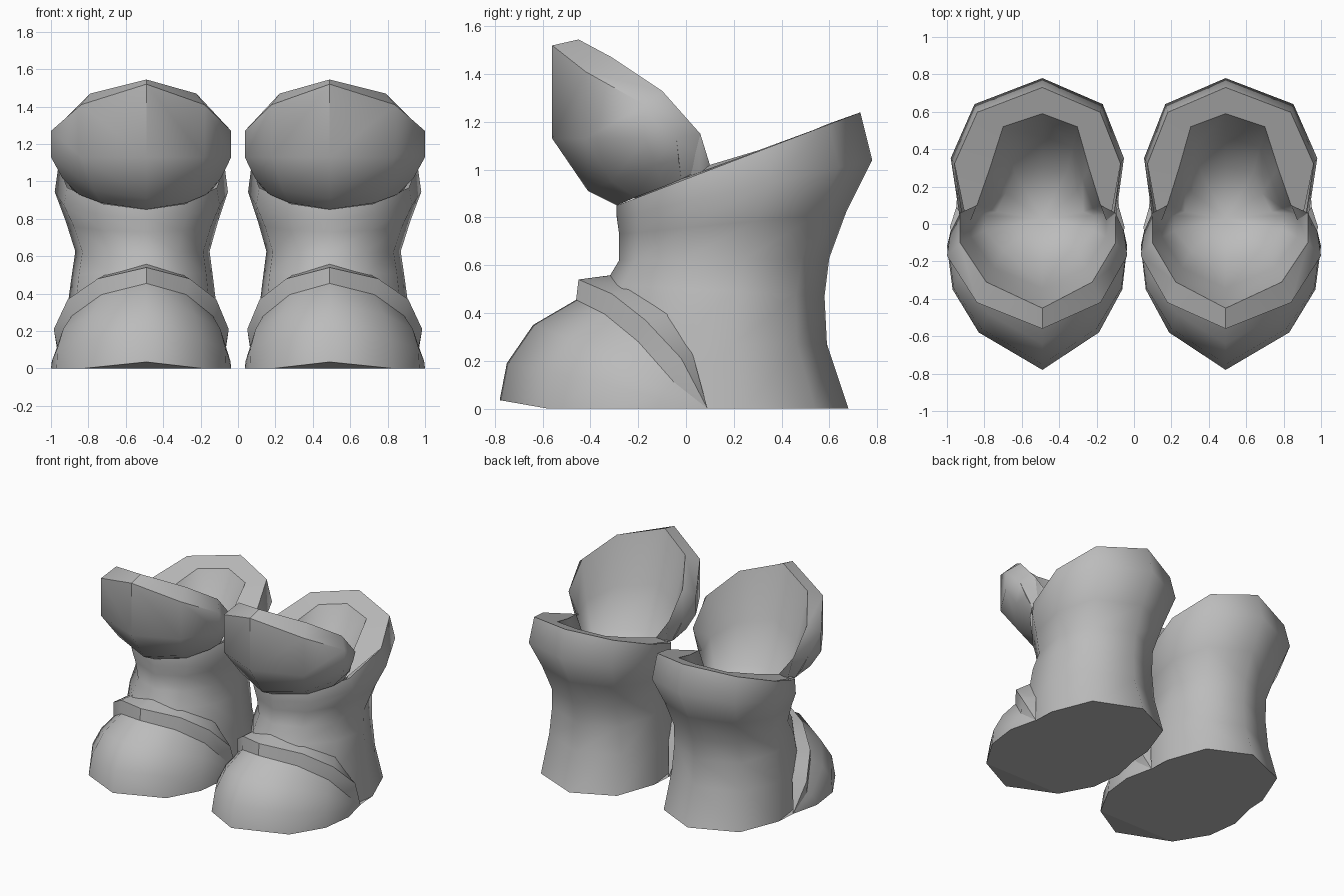
import bpy, bmesh, math

if "Cube" in bpy.data.objects:
    bpy.data.objects.remove(bpy.data.objects["Cube"], do_unlink=True)

CENTRE = 0.49      # sideways position of each boot
INNER = 0.89       # the inner half of a boot is slightly narrower

grey = bpy.data.materials.new("plain grey")
grey.use_nodes = True
colour = (0.5, 0.5, 0.5, 1)
grey.diffuse_color = colour
grey.node_tree.nodes["Principled BSDF"].inputs["Base Color"].default_value = colour


def both_sides(half):
    """Complete a half section by reflecting it about the boot's centre line."""
    mirrored = [(-x * INNER, y, z) for x, y, z in reversed(half) if x > 0]
    if half[-1][0] > 0:
        raise ValueError("a half section must end on the centre line")
    return list(half) + mirrored


def loft(name, halves, closed=False, cap=None, angle=180):
    """Skin half sections from bottom to top and mirror the boot across x."""
    bm = bmesh.new()
    rings = [[bm.verts.new((x + CENTRE, y, z)) for x, y, z in both_sides(h)]
             for h in halves]
    for low, high in zip(rings, rings[1:]):
        count = len(low)
        for i in range(count if closed else count - 1):
            j = (i + 1) % count
            bm.faces.new((low[j], low[i], high[i], high[j]))
    if cap:
        tip = bm.verts.new((cap[0] + CENTRE, cap[1], cap[2]))
        last = rings[-1]
        for i, v in enumerate(last):
            bm.faces.new((last[(i + 1) % len(last)], v, tip))
    bmesh.ops.remove_doubles(bm, verts=bm.verts, dist=0.0005)
    bmesh.ops.dissolve_degenerate(bm, edges=bm.edges, dist=0.0005)
    finish(name, bm, angle)


def finish(name, bm, angle):
    mesh = bpy.data.meshes.new(name)
    bm.to_mesh(mesh)
    bm.free()
    mesh.materials.append(grey)
    mesh.shade_smooth()
    mesh.set_sharp_from_angle(angle=math.radians(angle))
    obj = bpy.data.objects.new(name, mesh)
    bpy.context.collection.objects.link(obj)
    mod = obj.modifiers.new("other boot", "MIRROR")
    mod.use_mirror_merge = False


def shaft_ring(back_y, back_z, front_y, front_z, width):
    """Half section from the heel round the outside to the front."""
    shape = [(0, 0), (.13, .74), (.4, 1), (.7, .9), (.92, .5), (1, 0)]
    return [(width * w, back_y + (front_y - back_y) * t,
             back_z + (front_z - back_z) * t) for t, w in shape]


# Shaft: heel, ankle, flared calf and sloping rim
shaft = [shaft_ring(*r) for r in (
    (.68, 0, -.4, 0, .45),
    (.59, .27, -.38, .27, .43),
    (.58, .47, -.34, .52, .40),
    (.60, .63, -.28, .62, .38),
    (.67, .82, -.28, .73, .43),
    (.78, 1.04, -.29, .8, .49),
    (.73, 1.24, -.29, .85, .47))]
loft("shaft", shaft, closed=True)

# Flat rim around the back of the opening
rim_outer = shaft[-1][:3] + [(.4, -.02, .96)]
rim_inner = [(0, .59, 1.19), (.21, .52, 1.16), (.28, .3, 1.08), (.35, .1, 1.02)]


def open_back(half):
    """Reorder a back section so that it ends on the centre line."""
    return list(reversed(half))


loft("rim", [open_back(rim_inner), open_back(rim_outer)], angle=30)

# Front cuff: underside, upright face, thick top edge and end faces
end = (.4, -.02, .96)
corner = (.49, -.04, 1.13)
cuff_back = [(.35, .1, 1.02), (.44, .06, 1.15), (.44, -.1, 1.33),
             (.3, -.31, 1.47), (0, -.45, 1.545)]
cuff_top = [(.51, -.17, 1.27), (.35, -.42, 1.41), (0, -.56, 1.52)]
cuff_low = [(x, y, 1.13) for x, y, z in cuff_top]
cuff_under = [(.45, -.13, 1.02), (.28, -.31, .95), (0, -.41, .91)]
cuff_root = [(.36, -.09, .93), (.24, -.21, .885), (0, -.29, .85)]
loft("front_cuff", [
    [end, end] + cuff_root,
    [end, (.45, -.03, 1.04)] + cuff_under,
    [end, corner] + cuff_low,
    [end, corner] + cuff_top,
    cuff_back], angle=43)

# Lining: the opening narrows down into a rounded well
opening = rim_inner + cuff_back[1:]
well = (0, .03, .7)


def sunk(half, amount, drop):
    """Draw a section towards the bottom of the well."""
    return [(x * (1 - amount * .6), y + (well[1] - y) * amount,
             z + (well[2] - z) * drop) for x, y, z in half]


loft("lining", [opening, sunk(opening, .22, .45), sunk(opening, .5, .8)],
     closed=True, cap=well)

# Toe cap
strap_end = (.46, .09, 0)
sole_front = [strap_end, (.51, -.12, 0), (.48, -.35, 0),
              (.34, -.58, 0), (0, -.78, .035)]
strap_low = [strap_end, (.475, -.05, .11), (.4, -.2, .28),
             (.24, -.34, .395), (0, -.46, .455)]
loft("toe_cap", [
    sole_front,
    [strap_end, (.505, -.11, .04), (.475, -.34, .11), (.325, -.56, .15), (0, -.75, .19)],
    [strap_end, (.49, -.08, .08), (.445, -.28, .21), (.29, -.48, .29), (0, -.64, .35)],
    strap_low])

# Raised strap across the instep, with the ledge behind it
strap_high = [strap_end, (.495, -.02, .21), (.42, -.17, .37),
              (.26, -.31, .48), (0, -.45, .54)]
ledge = [strap_end, (.41, .03, .22), (.36, -.06, .4),
         (.2, -.2, .51), (0, -.3, .56)]
loft("instep_strap", [strap_low, strap_high, ledge], angle=40)

# Sole: flat underside with a small rising wedge at the toe
bm = bmesh.new()
outline = both_sides(shaft[0][:3] + sole_front)
verts = [bm.verts.new((x + CENTRE, y, z)) for x, y, z in outline]
tip = next(v for v in verts if v.co.z > .01)
bm.faces.new([v for v in verts if v is not tip])
k = verts.index(tip)
bm.faces.new((verts[k - 1], tip, verts[k + 1]))
finish("sole", bm, 5)
